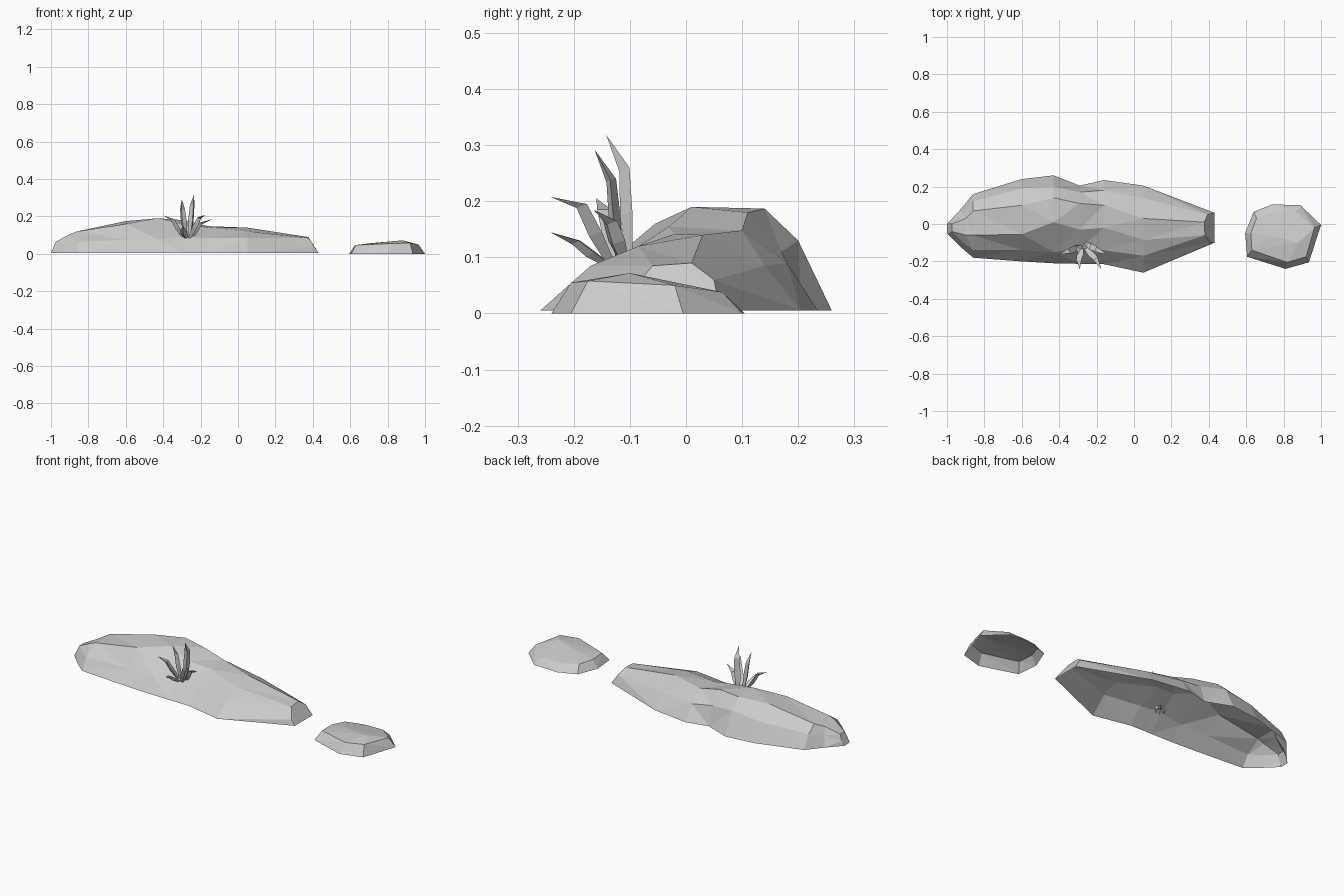
import bpy, bmesh
from mathutils import Vector

if "Cube" in bpy.data.objects:
    bpy.data.objects.remove(bpy.data.objects["Cube"])


def finish(bm, name):
    bmesh.ops.recalc_face_normals(bm, faces=bm.faces)
    mesh = bpy.data.meshes.new(name)
    bm.to_mesh(mesh)
    bm.free()
    obj = bpy.data.objects.new(name, mesh)
    bpy.context.collection.objects.link(obj)
    return obj


def loft(bm, rings, closed):
    rows = [[bm.verts.new(p) for p in ring] for ring in rings]
    for a, b in zip(rows, rows[1:]):
        n = len(a)
        for i in range(n if closed else n - 1):
            j = (i + 1) % n
            bm.faces.new((a[i], a[j], b[j], b[i]))
    return rows


# Long rock: cross-sections along x, open underneath.
# x, x shift per unit height, then (y, z) from front base to back base
sections = [
    (-1.00, 0.4, (-.05, 0), (-.05, .03), (-.04, .065), (0, .065), (.005, .03), (0, 0)),
    (-.93, 0.3, (-.12, 0), (-.10, .06), (-.06, .105), (.03, .10), (.05, .06), (.075, 0)),
    (-.86, 0, (-.18, 0), (-.14, .065), (-.06, .12), (.07, .12), (.12, .08), (.16, 0)),
    (-.60, 0, (-.20, 0), (-.14, .075), (-.055, .16), (.10, .175), (.19, .11), (.24, 0)),
    (-.43, 0, (-.21, 0), (-.15, .08), (.01, .19), (.14, .187), (.20, .13), (.26, 0)),
    (-.29, 0, (-.213, 0), (-.13, .09), (-.03, .155), (.11, .18), (.17, .11), (.205, 0)),
    (-.16, 0, (-.215, 0), (-.14, .085), (-.02, .142), (.10, .148), (.18, .09), (.235, 0)),
    (.05, 0, (-.26, 0), (-.17, .085), (-.085, .12), (.03, .14), (.14, .085), (.205, 0)),
    (.43, -.6, (-.10, 0), (-.10, .035), (-.06, .085), (.01, .09), (.05, .06), (.06, 0)),
]
bm = bmesh.new()
rows = loft(bm, [[(x + lean * z, y, max(z, .005)) for y, z in pts]
                 for x, lean, *pts in sections], False)
for end in (rows[0], rows[-1]):
    bm.faces.new(end)
bmesh.ops.triangulate(bm, faces=bm.faces)
finish(bm, "long_rock")

# Small flat rock: hull of base outline, bevelled rim and crown, open underneath
base = [(.594, -.05), (.605, -.175), (.81, -.24), (.935, -.205),
        (1.0, -.005), (.89, .10), (.74, .105), (.64, .065)]
rim = [(.625, -.05, .045), (.63, -.14, .047), (.82, -.205, .055), (.92, -.175, .058),
       (.965, -.02, .05), (.87, .065, .038), (.75, .065, .036), (.655, .03, .04)]
crown = [(.72, -.06, .058), (.88, -.10, .072)]
bm = bmesh.new()
for p in [(x, y, 0) for x, y in base] + rim + crown:
    bm.verts.new(p)
bmesh.ops.convex_hull(bm, input=bm.verts)
bottom = [f for f in bm.faces if all(v.co.z < .001 for v in f.verts)]
bmesh.ops.delete(bm, geom=bottom, context='FACES')
finish(bm, "small_rock")

# Grass tuft: triangular blades, each with root, knee and drooping tip
blades = [
    ((-.26, -.10, .09), (-.245, -.108, .26), (-.235, -.142, .318)),
    ((-.28, -.115, .09), (-.297, -.13, .24), (-.30, -.163, .292)),
    ((-.29, -.12, .09), (-.345, -.145, .185), (-.40, -.16, .205)),
    ((-.28, -.13, .085), (-.295, -.19, .13), (-.29, -.242, .145)),
    ((-.26, -.13, .085), (-.205, -.185, .195), (-.175, -.242, .208)),
    ((-.25, -.11, .09), (-.205, -.135, .165), (-.14, -.165, .185)),
]
bm = bmesh.new()
for root, knee, tip in (tuple(map(Vector, b)) for b in blades):
    out = Vector((tip.x - root.x, tip.y - root.y, 0)).normalized()
    side = Vector((-out.y, out.x, 0))

    def ring(p, w):
        return [p - side * w, p + side * w, p + out * w * .9 - Vector((0, 0, w * .5))]
    middle = root.lerp(knee, .55)
    rows = loft(bm, [ring(root, .009), ring(middle, .017), ring(knee, .014)], True)
    point = bm.verts.new(tip)
    for i in range(3):
        bm.faces.new((rows[-1][i], rows[-1][(i + 1) % 3], point))
    bm.faces.new(rows[0])
finish(bm, "grass_tuft")
